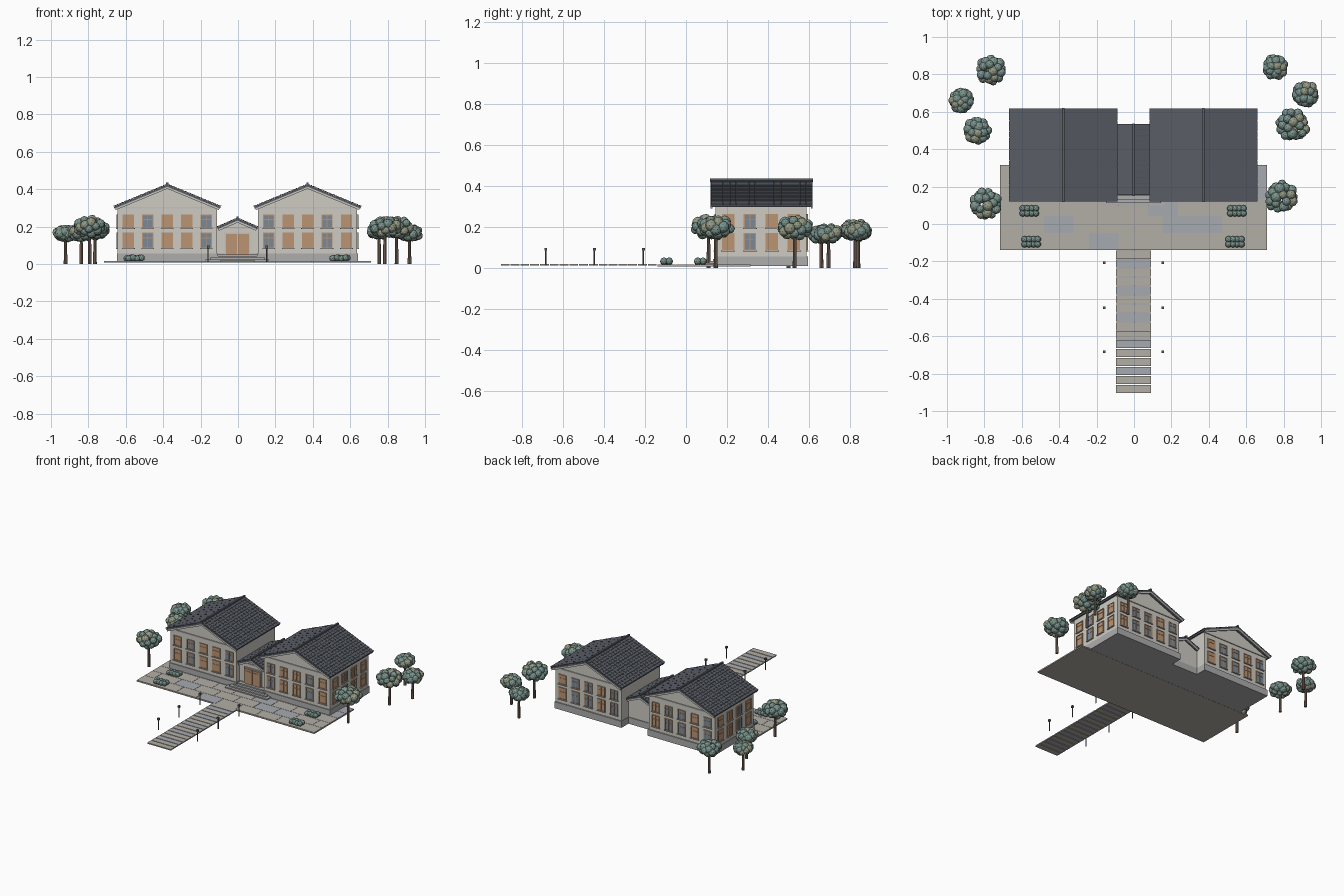
import bpy, bmesh, math, random
from mathutils import Matrix, Vector

if "Cube" in bpy.data.objects:
    bpy.data.objects.remove(bpy.data.objects["Cube"])

random.seed(4)
parts = {}
COL = {
    "wall": (0.62, 0.60, 0.55), "stone": (0.42, 0.42, 0.42), "roof": (0.10, 0.11, 0.13),
    "wood": (0.50, 0.30, 0.17), "glass": (0.20, 0.25, 0.30), "trim": (0.55, 0.54, 0.50),
    "pave_a": (0.45, 0.42, 0.38), "pave_b": (0.38, 0.40, 0.43), "leaf": (0.20, 0.30, 0.27),
    "leaf_b": (0.30, 0.33, 0.24), "bark": (0.22, 0.16, 0.12), "metal": (0.12, 0.12, 0.13),
}
CX = -0.003


def part(name, col):
    return parts.setdefault((name, col), bmesh.new())


def box(name, col, x0, x1, y0, y1, z0, z1):
    m = Matrix.Translation(((x0 + x1) / 2, (y0 + y1) / 2, (z0 + z1) / 2)) @ \
        Matrix.Diagonal((x1 - x0, y1 - y0, z1 - z0, 1))
    bmesh.ops.create_cube(part(name, col), size=1, matrix=m)


def local_box(name, col, frame, center, size):
    m = frame @ Matrix.Translation(center) @ Matrix.Diagonal((*size, 1))
    bmesh.ops.create_cube(part(name, col), size=1, matrix=m)


def prism(name, col, profile, y0, y1):
    bm = part(name, col)
    f = bm.faces.new([bm.verts.new((x, y0, z)) for x, z in profile])
    g = bmesh.ops.extrude_face_region(bm, geom=[f])["geom"]
    vs = [v for v in g if isinstance(v, bmesh.types.BMVert)]
    bmesh.ops.translate(bm, vec=(0, y1 - y0, 0), verts=vs)
    bmesh.ops.recalc_face_normals(bm, faces=bm.faces[:])


def cyl(name, col, x, y, z0, z1, r0, r1, n=8):
    bmesh.ops.create_cone(part(name, col), cap_ends=True, segments=n, radius1=r0, radius2=r1,
                          depth=z1 - z0, matrix=Matrix.Translation((x, y, (z0 + z1) / 2)))


def ball(name, col, c, r, sub=2):
    bmesh.ops.create_icosphere(part(name, col), subdivisions=sub, radius=r,
                               matrix=Matrix.Translation(c))


def gable_roof(name, cx, half, z_eave, z_top, y0, y1, courses, tiles):
    t = 0.010
    ang = math.atan2(z_top - z_eave, half)
    length = math.hypot(half, z_top - z_eave)
    for s in (-1, 1):
        # local x runs down the slope from the ridge
        fr = Matrix.Translation((cx, 0, z_top)) @ Matrix.Diagonal((s, 1, 1, 1)) @ \
            Matrix.Rotation(ang, 4, 'Y')
        ym, yl = (y0 + y1) / 2, y1 - y0
        local_box(name + "_slab", "roof", fr, (length / 2, ym, -t / 2), (length, yl, t))
        # overlapping tile courses
        step, w = length / courses, yl / tiles
        for i in range(courses):
            for j in range(tiles):
                f2 = fr @ Matrix.Translation((step * (i + .5), y0 + w * (j + .5), 0.003)) @ \
                    Matrix.Rotation(math.radians(-6), 4, 'Y')
                local_box(name + "_tiles", "roof", f2, (0, 0, 0), (step * 1.1, w * .95, 0.004))
        # sloping boards under both gable ends
        for y in (y0 + 0.004, y1 - 0.004):
            local_box(name + "_bargeboard", "trim", fr, (length / 2, y, -t - 0.005),
                      (length * .98, 0.008, 0.010))
    box(name + "_ridge", "roof", cx - 0.006, cx + 0.006, y0 - .002, y1 + .002, z_top - .006, z_top + .012)


def window(pos, rot, w, h, shutters):
    # local x along the wall, -y outward
    fr = Matrix.Translation(pos) @ Matrix.Rotation(rot, 4, 'Z')
    local_box("window_pane", "wood" if shutters else "glass", fr, (0, -.001, 0), (w, .004, h))
    for s in (-1, 1):
        local_box("window_frame", "wood", fr, (s * w / 2, -.002, 0), (.005, .008, h))
        local_box("window_frame", "wood", fr, (0, -.002, s * h / 2), (w + .005, .008, .005))
    local_box("window_bar", "wood", fr, (0, -.002, 0), (.003, .007, h))
    local_box("window_bar", "wood", fr, (0, -.002, h * .15), (w, .007, .003))
    local_box("window_sill", "trim", fr, (0, -.004, -h / 2 - .004), (w + .012, .012, .005))


# two gabled wings
Y0, Y1 = 0.145, 0.588
for side in (-1, 1):
    cx = CX + side * 0.375
    box("wing_plinth", "stone", cx - .27, cx + .27, Y0 - .006, Y1 + .008, 0.008, 0.055)
    prism("wing_wall", "wall", [(cx - .265, .05), (cx + .265, .05), (cx + .265, .304),
                                (cx, .412), (cx - .265, .304)], Y0, Y1)
    for y in (Y0, Y1):
        box("wing_cornice", "trim", cx - .268, cx + .268, y - .006, y + .006, .296, .306)
    gable_roof("wing_roof", cx, 0.286, 0.306, 0.424, 0.12, 0.617, 14, 16)
    for z, h in ((0.228, 0.066), (0.127, 0.08)):
        for i in range(5):
            x = cx + (i - 2) * 0.104
            window((x, Y0, z), 0, .056, h, (i + (side > 0)) % 3 != 1)
            window((x, Y1, z), math.pi, .056, h, i % 3 == 1)
        for j in range(4):
            window((cx + side * .265, 0.205 + j * .107, z), side * math.pi / 2, .056, h, j % 3 != 1)

# low entrance hall between the wings
box("hall_plinth", "stone", CX - .11, CX + .11, 0.175, 0.515, 0.008, 0.055)
prism("hall_wall", "wall", [(CX - .11, .05), (CX + .11, .05), (CX + .11, .193),
                            (CX, .237), (CX - .11, .193)], 0.18, 0.51)
gable_roof("hall_roof", CX, 0.108, 0.196, 0.243, 0.155, 0.535, 6, 12)
box("hall_lintel", "trim", CX - .108, CX + .108, .174, .184, .188, .197)
box("door_frame", "trim", CX - .07, CX + .07, .172, .182, .05, .168)
for s in (-1, 1):
    box("door_leaf", "wood", *sorted((CX + s * .002, CX + s * .062)), .167, .176, .05, .16)
    box("door_panel", "wood", *sorted((CX + s * .012, CX + s * .052)), .164, .17, .065, .145)

# entrance steps
for i in range(4):
    w = 0.17 - .022 * i
    box("entrance_step", "stone", CX - w, CX + w, .095 + .018 * i, .18, .008, .025 + .009 * i)

# paved forecourt with staggered flagstones
box("forecourt", "pave_a", CX - .714, CX + .714, -.14, .315, .007, .014)
rows, cols = 5, 9
for r in range(rows):
    off = -.08 if r % 2 else 0
    for c in range(cols + 1):
        x0 = max(-.714, -.714 + off + c * .1587)
        x1 = min(.714, -.714 + off + (c + 1) * .1587)
        if x1 - x0 > .01:
            y = -.14 + r * .091
            box("flagstone", random.choice(("pave_a", "pave_a", "pave_b")),
                CX + x0 + .001, CX + x1 - .001, y + .001, y + .09, .012, .017)

# path of slabs and lamp posts
for i in range(16):
    y = -.143 - i * .0478
    box("path_slab", "pave_b" if i % 3 == 1 else "pave_a", CX - .094, CX + .094, y - .043, y, .012, .02)
for s in (-1, 1):
    for y in (-.208, -.447, -.684):
        x = CX + s * .157
        cyl("lamp_post", "metal", x, y, .012, .086, .0035, .0035)
        box("lamp_head", "metal", x - .007, x + .007, y - .007, y + .007, .084, .098)

# trees: x, y, canopy radius, top height
for x, y, r, top in ((-.765, .825, .09, .245), (-.922, .66, .076, .215), (-.838, .5, .083, .225),
                     (-.793, .11, .096, .265), (.755, .84, .076, .23), (.917, .695, .08, .22),
                     (.848, .53, .1, .265), (.785, .145, .098, .265)):
    h = r * .68
    zc = top - h
    cyl("tree_trunk", "bark", x, y, 0, zc, .010, .007)
    n = 28
    for i in range(n):
        u = 1 - 2 * (i + .5) / n
        a = i * 2.39996 + x * 9
        br = random.uniform(.021, .03)
        d = Vector((math.cos(a) * math.sqrt(1 - u * u), math.sin(a) * math.sqrt(1 - u * u), u))
        k = random.uniform(.8, 1.0)
        p = Vector((x, y, zc)) + Vector((d.x * (r - br), d.y * (r - br), d.z * (h - br))) * k
        ball("tree_leaves", "leaf_b" if i % 5 == 0 else "leaf", p, br)

# low hedges on the forecourt
for x, y in ((-.56, .07), (-.55, -.095), (.55, .07), (.54, -.095)):
    for i in range(4):
        for j in (-1, 1):
            ball("hedge", "leaf", (x + (i - 1.5) * .023, y + j * .013, .03 + .003 * (i % 2)), .018)

# turn every part into an object
mats = {}
for k, c in COL.items():
    mats[k] = bpy.data.materials.new(k)
    mats[k].diffuse_color = (*c, 1)
for (name, col), bm in parts.items():
    bmesh.ops.recalc_face_normals(bm, faces=bm.faces[:])
    me = bpy.data.meshes.new(name)
    bm.to_mesh(me)
    bm.free()
    me.materials.append(mats[col])
    bpy.context.collection.objects.link(bpy.data.objects.new(name, me))

for m in bpy.data.materials:
    if m.users and not m.is_grease_pencil:
        m.use_nodes = True
        m.node_tree.nodes["Principled BSDF"].inputs["Base Color"].default_value = m.diffuse_color
